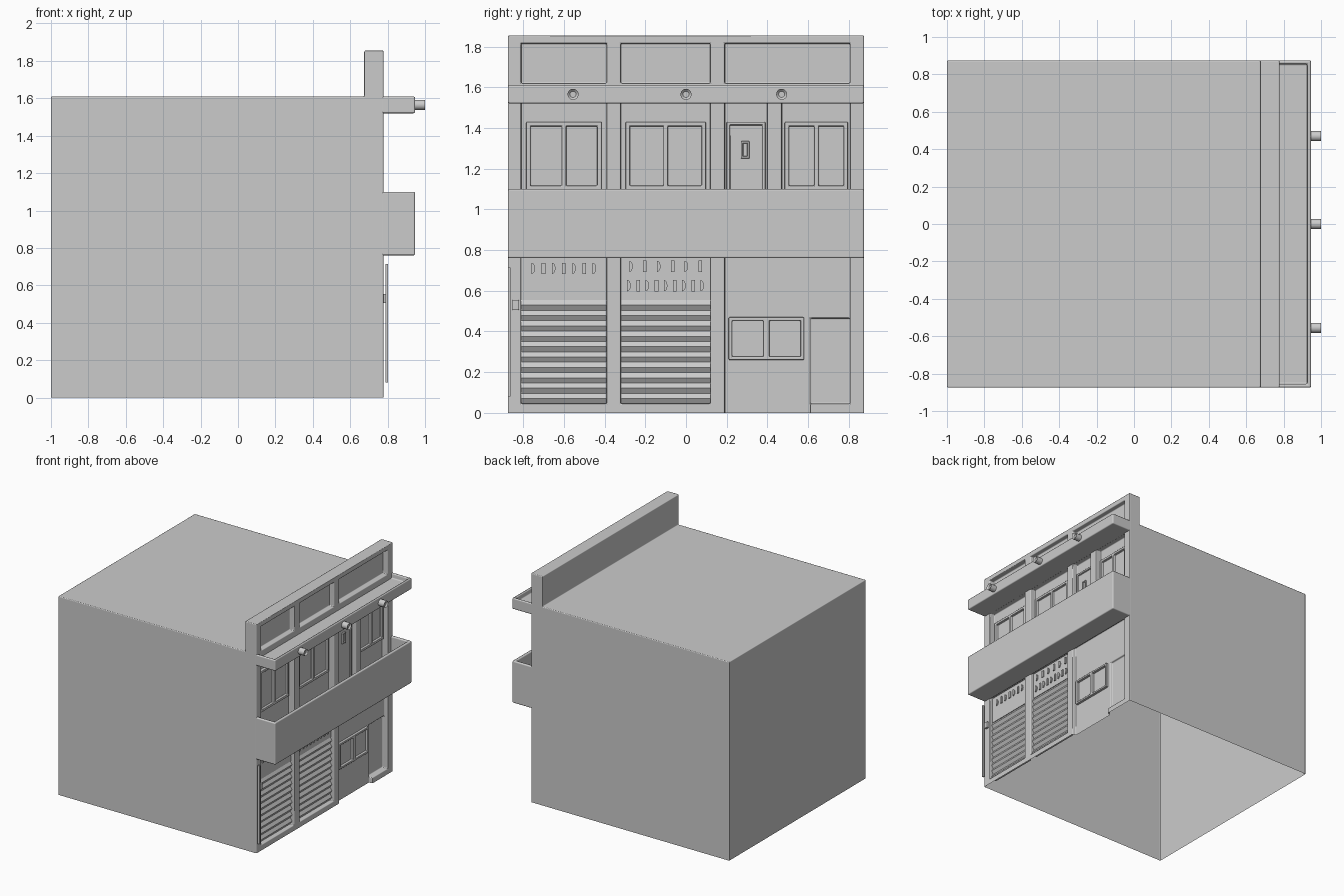
import bpy, bmesh, math
from mathutils import Matrix

if "Cube" in bpy.data.objects:
    bpy.data.objects.remove(bpy.data.objects["Cube"])


def finish(name, bm):
    bmesh.ops.recalc_face_normals(bm, faces=bm.faces)
    me = bpy.data.meshes.new(name)
    bm.to_mesh(me)
    bm.free()
    ob = bpy.data.objects.new(name, me)
    bpy.context.collection.objects.link(ob)
    return ob


def box(name, x0, x1, y0, y1, z0, z1):
    bm = bmesh.new()
    m = Matrix.Translation(((x0 + x1) / 2, (y0 + y1) / 2, (z0 + z1) / 2))
    bmesh.ops.create_cube(bm, size=1, matrix=m @ Matrix.Diagonal((x1 - x0, y1 - y0, z1 - z0, 1)))
    return finish(name, bm)


def prism(name, pts, offset):
    """Closed polygon of 3D points swept along an offset."""
    bm = bmesh.new()
    f = bm.faces.new([bm.verts.new(p) for p in pts])
    r = bmesh.ops.extrude_face_region(bm, geom=[f])
    bmesh.ops.translate(bm, verts=[v for v in r["geom"] if isinstance(v, bmesh.types.BMVert)], vec=offset)
    return finish(name, bm)


def carve(ob, cuts):
    """Subtract boxes one after another and bake the result."""
    for c in cuts:
        cutter = box("cutter", *c)
        cutter.hide_render = True
        mod = ob.modifiers.new("cut", "BOOLEAN")
        mod.operation, mod.solver, mod.object = "DIFFERENCE", "EXACT", cutter
        dg = bpy.context.evaluated_depsgraph_get()
        me = bpy.data.meshes.new_from_object(ob.evaluated_get(dg))
        ob.modifiers.clear()
        ob.data = me
        bpy.data.objects.remove(cutter)
    return ob


def soften(ob, w=0.01, open_bottom=False):
    """Clean the mesh, then round its edges with smooth, face-weighted shading."""
    bm = bmesh.new()
    bm.from_mesh(ob.data)
    bmesh.ops.remove_doubles(bm, verts=bm.verts, dist=0.0005)
    if open_bottom:
        low = [f for f in bm.faces if all(v.co.z < 0.001 for v in f.verts)]
        bmesh.ops.delete(bm, geom=low, context="FACES")
    for f in bm.faces:
        f.smooth = True
    bm.to_mesh(ob.data)
    bm.free()
    m = ob.modifiers.new("bevel", "BEVEL")
    m.width, m.segments, m.limit_method = w, 2, "ANGLE"
    ob.modifiers.new("normals", "WEIGHTED_NORMAL").weight = 100
    return ob


FACE, BACK, W = 0.778, 0.728, 0.875
BAYS = [(-0.81, -0.39), (-0.32, 0.12), (0.19, 0.806)]

# main building block with the roof parapet, open underneath
profile = [(-1, 0), (FACE, 0), (FACE, 1.855), (0.675, 1.855), (0.675, 1.61), (-1, 1.61)]
body = prism("building_body", [(x, -W, z) for x, z in profile], (0, 2 * W, 0))
cuts = [(0.738, 0.9, a, b, 1.62, 1.815) for a, b in BAYS]                       # parapet panels
cuts += [(BACK, 0.9, a, b, 0.82, 1.525) for a, b in BAYS[:2] + [(0.19, 0.40), (0.47, 0.806)]]
cuts += [(BACK, 0.9, a, b, 0.045, 0.775) for a, b in BAYS[:2]]                  # shutter bays
cuts += [(0.748, 0.9, 0.19, 0.61, -0.1, 0.775), (0.748, 0.9, 0.6, 0.806, 0.045, 0.775),
         (0.73, 0.9, 0.61, 0.806, 0.045, 0.465)]                               # shop wall, doorway
soften(carve(body, cuts), 0.007, True)

# balcony and cornice trays
for name, z0, z1, floor, rim in [("balcony", 0.76, 1.10, 0.82, 0.025), ("cornice", 1.52, 1.61, 1.57, 0.02)]:
    tray = box(name, FACE - 0.012, 0.947, -W, W, z0, z1)
    carve(tray, [(FACE - 0.05, 0.947 - rim, -W + rim, W - rim, floor, z1 + 0.1)])
    soften(tray, 0.009)


# windows with two sunken panes each
def window(name, y0, y1, z0, z1, x1, depth, edge, mid):
    ob = box(name, 0.715, x1, y0, y1, z0, z1)
    c = (y0 + y1) / 2
    carve(ob, [(x1 - depth, 0.9, a, b, z0 + edge, z1 - edge)
               for a, b in [(y0 + edge, c - mid), (c + mid, y1 - edge)]])
    soften(ob, 0.005)


for i, (a, b) in enumerate([(-0.785, -0.415), (-0.297, 0.098), (0.485, 0.795)]):
    window(f"upper_window_{i + 1}", a, b, 1.095, 1.43, 0.752, 0.018, 0.021, 0.011)
window("shop_window", 0.21, 0.58, 0.26, 0.47, 0.768, 0.035, 0.017, 0.015)

# balcony door with a small opening
door = box("balcony_door", 0.715, 0.752, 0.2, 0.39, 0.82, 1.43)
carve(door, [(0.74, 0.9, 0.216, 0.374, 0.81, 1.414)])
soften(door, 0.004)
peep = box("door_peephole", 0.73, 0.752, 0.27, 0.312, 1.25, 1.335)
carve(peep, [(0.742, 0.9, 0.28, 0.302, 1.26, 1.325)])
soften(peep, 0.003)


# ribbed shutters, transom panels and geometric relief
def relief(name, y, z, w, h, bar):
    if bar:
        return box(name, 0.74, 0.757, y - w * 0.25, y + w * 0.25, z - h / 2, z + h / 2)
    n = 8
    pts = [(0.74, y - w / 4 + w / 2 * math.sin(math.pi * i / n), z - h / 2 * math.cos(math.pi * i / n))
           for i in range(n + 1)]
    return prism(name, pts, (0.017, 0, 0))


for k, (a, b) in enumerate(BAYS[:2]):
    n, z0, z1 = 10, 0.045, 0.555
    p = (z1 - z0) / n
    pts = [(0.715, a, z0)]
    for i in range(n):
        z = z0 + i * p
        pts += [(0.742, a, z), (0.758, a, z + 0.5 * p)]
    pts += [(0.742, a, z1), (0.715, a, z1)]
    prism(f"shutter_{k + 1}", pts, (0, b - a, 0))
    box(f"transom_panel_{k + 1}", 0.715, 0.748, a, b, 0.555, 0.77)
    rows = [(0.71, 7, 0.3)] if k == 0 else [(0.625, 9, 0.36), (0.72, 6, 0.34)]
    for z, count, span in rows:
        for i in range(count):
            y = (a + b) / 2 + span * (i / (count - 1) - 0.5)
            relief(f"relief_{k + 1}_{int(z * 1000)}_{i}", y, z, 0.035, 0.055, i % 2)

# lamps on the cornice
for i, y in enumerate((-0.555, 0.0, 0.47)):
    bm = bmesh.new()
    m = Matrix.Translation((0.965, y, 1.565)) @ Matrix.Rotation(math.pi / 2, 4, "Y")
    bmesh.ops.create_cone(bm, cap_ends=True, segments=20, radius1=0.027, radius2=0.027, depth=0.07, matrix=m)
    end = [f for f in bm.faces if f.calc_center_median().x > 0.99]
    bmesh.ops.inset_region(bm, faces=end, thickness=0.012, depth=0)
    bmesh.ops.translate(bm, verts=list({v for f in end for v in f.verts}), vec=(-0.012, 0, 0))
    lamp = finish(f"lamp_{i + 1}", bm)
    bpy.context.view_layer.objects.active = lamp
    lamp.select_set(True)
    bpy.ops.object.shade_smooth_by_angle()
    lamp.select_set(False)

# conduit pipe and the meter box
box("conduit_pipe", 0.789, 0.803, -0.874, -0.861, 0.08, 0.715)
soften(box("meter_box", 0.77, 0.796, -0.853, -0.82, 0.505, 0.555), 0.003)
